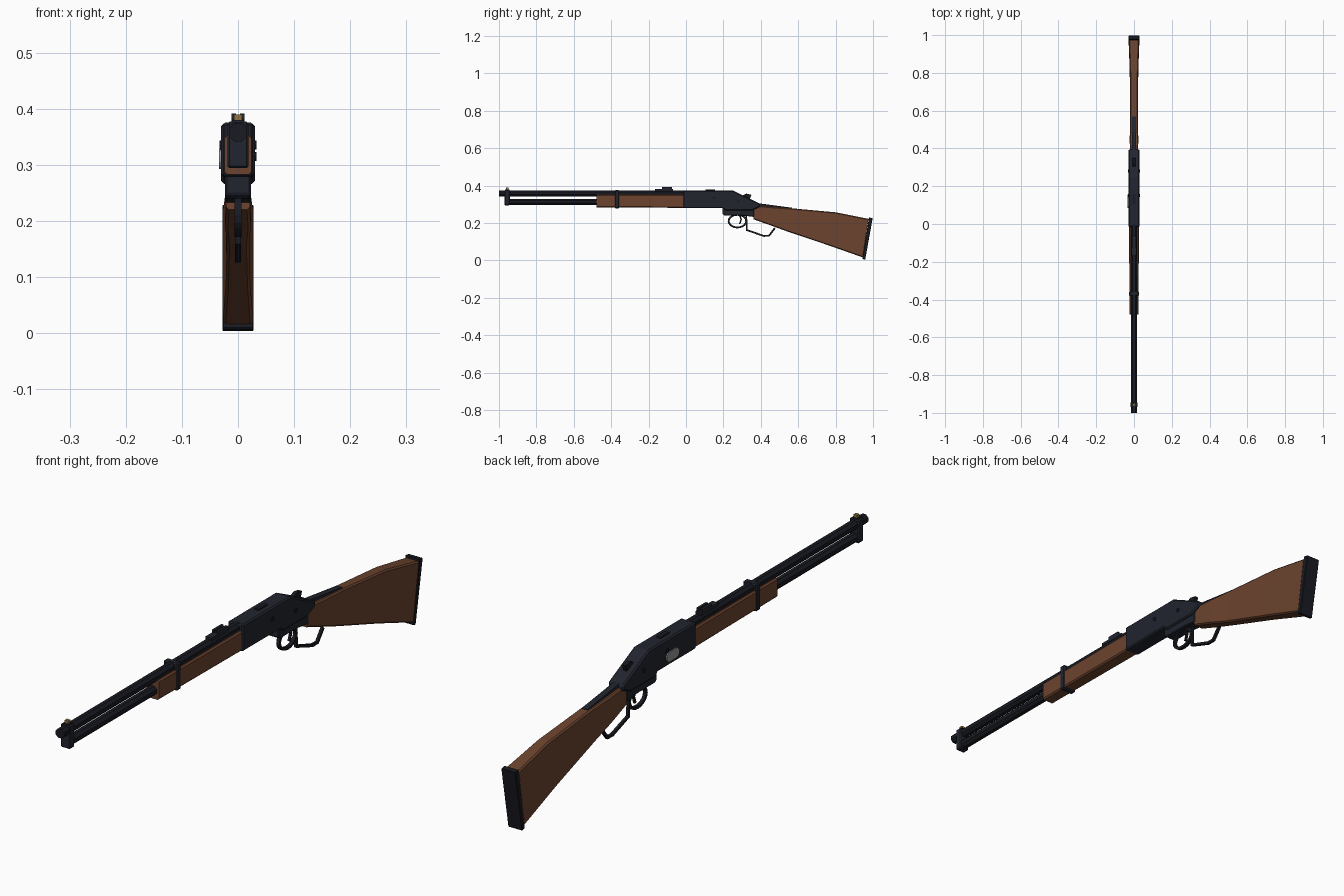
import bpy, bmesh, math
from mathutils import Vector

cube = bpy.data.objects.get("Cube")
if cube:
    bpy.data.objects.remove(cube)


def material(name, rgb):
    m = bpy.data.materials.new(name)
    m.use_nodes = True
    m.diffuse_color = (*rgb, 1)
    m.node_tree.nodes["Principled BSDF"].inputs["Base Color"].default_value = (*rgb, 1)
    return m


WOOD = material("walnut wood", (0.15, 0.057, 0.028))
STEEL = material("blued steel", (0.016, 0.018, 0.028))
DARK = material("dark steel", (0.010, 0.011, 0.016))
BRASS = material("brass", (0.28, 0.17, 0.05))
SILVER = material("bare steel", (0.30, 0.30, 0.31))


def finish(bm, name, mat, bevel=0):
    bmesh.ops.recalc_face_normals(bm, faces=bm.faces)
    me = bpy.data.meshes.new(name)
    bm.to_mesh(me)
    bm.free()
    me.materials.append(mat)
    ob = bpy.data.objects.new(name, me)
    bpy.context.collection.objects.link(ob)
    if bevel:
        mod = ob.modifiers.new("bevel", "BEVEL")
        mod.width = bevel
        mod.segments = 1
        mod.limit_method = "ANGLE"
    return ob


def slab(name, mat, pts, half, bevel=0, x=0):
    """Side outline of (y, z) points, given a width along x."""
    bm = bmesh.new()
    rows = [[bm.verts.new((x + s * half, y, z)) for y, z in pts] for s in (-1, 1)]
    n = len(pts)
    for row in rows:
        bm.faces.new(row)
    for i in range(n):
        j = (i + 1) % n
        bm.faces.new((rows[0][i], rows[0][j], rows[1][j], rows[1][i]))
    return finish(bm, name, mat, bevel)


def box(name, mat, half, y0, y1, z0, z1, bevel=0, x=0):
    return slab(name, mat, [(y0, z0), (y1, z0), (y1, z1), (y0, z1)], half, bevel, x)


def loft(name, mat, stations, chamfer):
    """Chamfered box sections: (y_top, y_bottom, z_top, z_bottom, half width)."""
    bm = bmesh.new()
    rings = []
    for yt, yb, zt, zb, w in stations:
        c = chamfer
        outline = [(w - c, 0), (w, c), (w, -c), (w - c, 0)]
        right = [Vector((w - c, yb, zb)), Vector((w, yb, zb + c)),
                 Vector((w, yt, zt - c)), Vector((w - c, yt, zt))]
        left = [Vector((-v.x, v.y, v.z)) for v in reversed(right)]
        rings.append([bm.verts.new(v) for v in right + left])
    for a, b in zip(rings, rings[1:]):
        for i in range(len(a)):
            j = (i + 1) % len(a)
            bm.faces.new((a[i], a[j], b[j], b[i]))
    bm.faces.new(rings[0])
    bm.faces.new(rings[-1])
    return finish(bm, name, mat)


def tube(name, mat, r, y0, y1, z, sides=8):
    pts = [(r * math.cos(a), r * math.sin(a))
           for a in (math.tau * (i + 0.5) / sides for i in range(sides))]
    bm = bmesh.new()
    ends = [[bm.verts.new((px, y, z + pz)) for px, pz in pts] for y in (y0, y1)]
    for i in range(sides):
        j = (i + 1) % sides
        bm.faces.new((ends[0][i], ends[0][j], ends[1][j], ends[1][i]))
    for e in ends:
        bm.faces.new(e)
    return finish(bm, name, mat)


def wire(name, mat, pts, t, half, closed=False):
    """Flat strap of thickness 2t following a (y, z) path."""
    bm = bmesh.new()
    n = len(pts)
    P = [Vector((0, y, z)) for y, z in pts]
    rings = []
    for i, p in enumerate(P):
        a = P[i - 1] if closed or i else p
        b = P[(i + 1) % n] if closed or i < n - 1 else p
        d = (b - a).normalized()
        side = Vector((0, -d.z, d.y)) * t
        across = Vector((half, 0, 0))
        rings.append([bm.verts.new(p + side * u + across * v)
                      for u, v in ((1, 1), (1, -1), (-1, -1), (-1, 1))])
    for i in range(n if closed else n - 1):
        a, b = rings[i], rings[(i + 1) % n]
        for k in range(4):
            m = (k + 1) % 4
            bm.faces.new((a[k], a[m], b[m], b[k]))
    if not closed:
        bm.faces.new(rings[0])
        bm.faces.new(rings[-1])
    return finish(bm, name, mat)


# Barrel, magazine tube and their bands
tube("barrel", DARK, 0.0175, -1.0, 0.0, 0.358)
tube("magazine_tube", DARK, 0.0175, -0.965, -0.45, 0.313)
box("muzzle_band", STEEL, 0.019, -0.97, -0.942, 0.294, 0.377, 0.004)
box("forend_band", STEEL, 0.027, -0.38, -0.357, 0.278, 0.375, 0.004)

# Sights
box("front_sight_base", STEEL, 0.011, -0.968, -0.945, 0.372, 0.38)
box("front_sight_bead", BRASS, 0.007, -0.963, -0.950, 0.38, 0.39)
box("rear_sight_base", STEEL, 0.012, -0.165, -0.07, 0.37, 0.381)
for s in (-1, 1):
    box("rear_sight_ear", STEEL, 0.004, -0.128, -0.076, 0.38, 0.391, x=s * 0.008)

# Wooden forend
loft("forend", WOOD, [(-0.478, -0.478, 0.352, 0.283, 0.024),
                      (-0.01, -0.01, 0.352, 0.281, 0.026)], 0.005)

# Receiver with sloping rear
slab("receiver", STEEL, [(-0.015, 0.279), (0.2, 0.279), (0.21, 0.266), (0.35, 0.266),
                         (0.395, 0.285), (0.395, 0.303), (0.33, 0.335),
                         (0.25, 0.374), (-0.015, 0.374)], 0.03, 0.005)
slab("lower_frame", STEEL, [(0.195, 0.285), (0.195, 0.248), (0.205, 0.24), (0.30, 0.24),
                            (0.365, 0.232), (0.365, 0.285)], 0.023, 0.003)
box("top_slot_cover", DARK, 0.008, 0.105, 0.155, 0.372, 0.379)
slab("hammer", DARK, [(0.295, 0.33), (0.335, 0.31), (0.345, 0.338), (0.35, 0.351),
                      (0.322, 0.357), (0.305, 0.348)], 0.008, 0.002)
slab("tang", STEEL, [(0.38, 0.285), (0.56, 0.27), (0.57, 0.281), (0.39, 0.305)], 0.011)

# Loading gate and side screws
gate = [(0.12 + (0.018 if math.cos(a) > 0 else -0.018) + 0.018 * math.cos(a),
         0.31 + 0.018 * math.sin(a))
        for a in (math.tau * (i + 0.5) / 12 for i in range(12))]
slab("loading_gate", SILVER, gate, 0.003, x=-0.031)
for s in (-1, 1):
    for y, z in ((0.15, 0.335), (0.28, 0.315)):
        disc = [(y + 0.008 * math.cos(math.tau * i / 8), z + 0.008 * math.sin(math.tau * i / 8))
                for i in range(8)]
        slab("receiver_screw", DARK, disc, 0.003, x=s * 0.030)

# Trigger, guard ring and lever loop
ring = [(0.275 + 0.047 * math.cos(math.tau * i / 20), 0.21 + 0.034 * math.sin(math.tau * i / 20))
        for i in range(20)]
wire("trigger_guard", DARK, ring, 0.005, 0.006, True)
wire("trigger", DARK, [(0.285, 0.245), (0.295, 0.22), (0.287, 0.195)], 0.004, 0.004)
wire("lever_loop", DARK, [(0.322, 0.238), (0.325, 0.162), (0.415, 0.131), (0.443, 0.131),
                          (0.475, 0.172)], 0.005, 0.005)

# Buttstock and butt plate
loft("buttstock", WOOD, [(0.36, 0.36, 0.295, 0.22, 0.021),
                         (0.45, 0.45, 0.287, 0.188, 0.023),
                         (0.56, 0.54, 0.279, 0.155, 0.020),
                         (0.80, 0.76, 0.257, 0.081, 0.022),
                         (0.975, 0.945, 0.222, 0.016, 0.027)], 0.005)
slab("butt_plate", DARK, [(0.943, 0.008), (0.958, 0.003), (0.998, 0.226), (0.978, 0.229)],
     0.028, 0.002)
